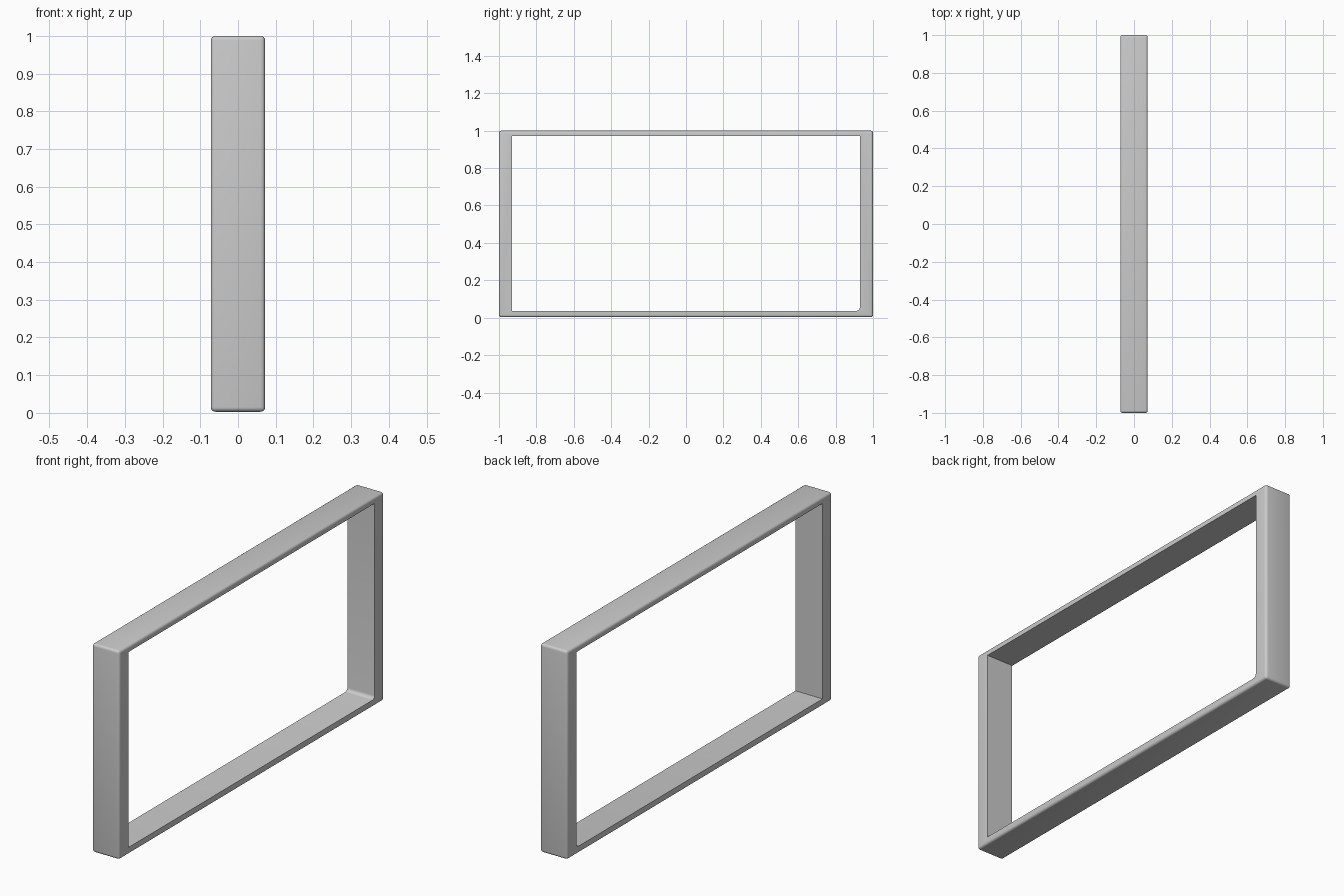
import bpy, bmesh, math

if "Cube" in bpy.data.objects:
    bpy.data.objects.remove(bpy.data.objects["Cube"])

W, Z0, Z1 = 0.072, 0.003, 1.0        # half depth, bottom and top of the frame


def block(name, size, centre, radius, pick):
    """Box with the edges chosen by pick() rounded."""
    bm = bmesh.new()
    bmesh.ops.create_cube(bm, size=1)
    for v in bm.verts:
        v.co = [v.co[i] * size[i] + centre[i] for i in range(3)]
    bmesh.ops.bevel(bm, geom=[e for e in bm.edges if pick(e)], offset=radius,
                    segments=4, profile=0.5, affect='EDGES')
    bmesh.ops.recalc_face_normals(bm, faces=bm.faces)
    me = bpy.data.meshes.new(name)
    bm.to_mesh(me)
    bm.free()
    ob = bpy.data.objects.new(name, me)
    bpy.context.collection.objects.link(ob)
    return ob


# Outer body with softly rounded edges
frame = block("rectangular_frame", (2 * W, 2, Z1 - Z0), (0, 0, (Z0 + Z1) / 2),
              0.012, lambda e: True)

# Opening: thin rails, wider posts, one small rounded lower corner
lo, hi = 0.037, 0.971
opening = block("opening_cutter", (1, 1.858, hi - lo), (0, 0, (lo + hi) / 2), 0.016,
                lambda e: all(v.co.y > 0 and v.co.z < 0.5 for v in e.verts))
opening.hide_render = True

cut = frame.modifiers.new("opening", 'BOOLEAN')
cut.operation = 'DIFFERENCE'
cut.solver = 'EXACT'
cut.object = opening

# Bake the opening, then smooth the rounded edges only
bpy.context.view_layer.objects.active = frame
frame.select_set(True)
bpy.ops.object.modifier_apply(modifier=cut.name)
bpy.data.objects.remove(opening, do_unlink=True)
bpy.ops.object.shade_smooth_by_angle(angle=math.radians(35))
